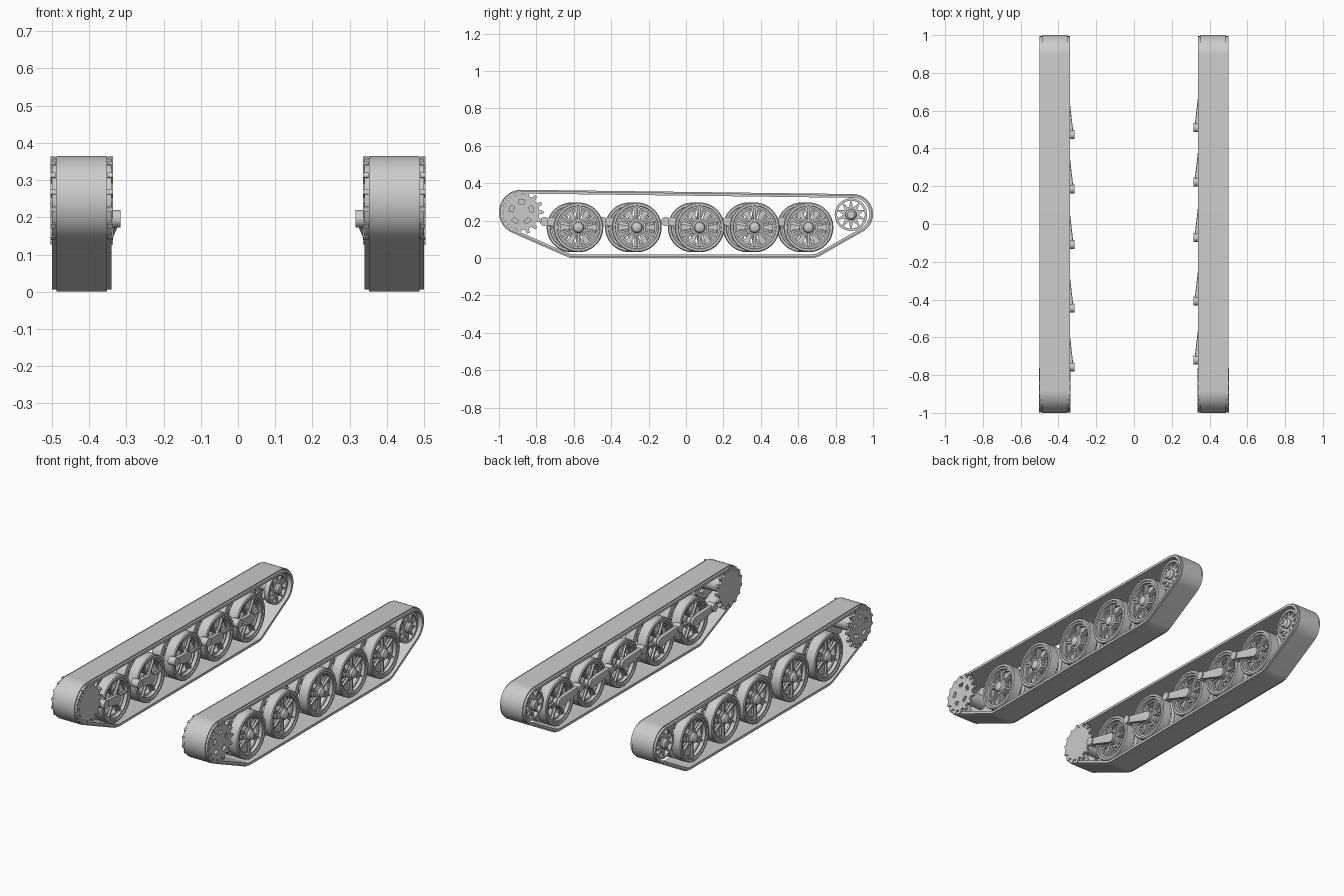
import bpy, bmesh, math
from math import pi, sin, cos
from mathutils import Matrix, Vector

if "Cube" in bpy.data.objects:
    bpy.data.objects.remove(bpy.data.objects["Cube"])

GREY = (0.6, 0.6, 0.6, 1)
steel = bpy.data.materials.new("grey steel")
steel.use_nodes = True
steel.diffuse_color = GREY
steel.node_tree.nodes["Principled BSDF"].inputs["Base Color"].default_value = GREY

TRACK_X = 0.42        # distance of each track from the middle
STAGGER = -0.037      # the right side's wheels sit further forward


def finish(name, bm, y=0, z=0, stagger=0):
    """Make the left part and its mirrored right twin; local +x is outward."""
    bmesh.ops.recalc_face_normals(bm, faces=bm.faces)
    for side, sign, dy in (("left", 1, 0), ("right", -1, stagger)):
        mesh = bpy.data.meshes.new(f"{side}_{name}")
        copy = bm.copy()
        if sign < 0:
            bmesh.ops.scale(copy, vec=(-1, 1, 1), verts=copy.verts)
            bmesh.ops.reverse_faces(copy, faces=copy.faces)
        copy.to_mesh(mesh)
        copy.free()
        mesh.materials.append(steel)
        obj = bpy.data.objects.new(f"{side}_{name}", mesh)
        obj.location = (sign * TRACK_X, y + dy, z)
        bpy.context.collection.objects.link(obj)
        bpy.ops.object.select_all(action='DESELECT')
        obj.select_set(True)
        bpy.context.view_layer.objects.active = obj
        bpy.ops.object.shade_smooth_by_angle(angle=math.radians(32))
    bm.free()


def loft(bm, rings):
    """Join equal closed rings into a closed tube that returns to its start."""
    rings = [[bm.verts.new(p) for p in ring] for ring in rings]
    n = len(rings[0])
    for a, b in zip(rings, rings[1:] + rings[:1]):
        for i in range(n):
            j = (i + 1) % n
            bm.faces.new((a[i], a[j], b[j], b[i]))


def lathe(bm, profile, closed=False, steps=40):
    """Turn a profile of (x, radius) around the x axis."""
    if closed:
        loft(bm, [[(x, r * cos(2 * pi * k / steps), r * sin(2 * pi * k / steps))
                   for x, r in profile] for k in range(steps)])
        return
    verts = [bm.verts.new((x, r, 0)) for x, r in profile]
    edges = [bm.edges.new(pair) for pair in zip(verts, verts[1:])]
    bmesh.ops.spin(bm, geom=verts + edges, cent=(0, 0, 0), axis=(1, 0, 0),
                   angle=2 * pi, steps=steps, use_duplicate=False)
    bmesh.ops.remove_doubles(bm, verts=bm.verts, dist=0.0002)


def rod(bm, x0, x1, r, steps=24):
    lathe(bm, [(x0, 0), (x0, r), (x1, r), (x1, 0)], steps=steps)


def circle(r, n=48):
    return [(r * cos(2 * pi * k / n), r * sin(2 * pi * k / n)) for k in range(n)]


def window(angle, r0, r1, half, n=6):
    """A sector-shaped opening between two radii."""
    steps = [angle + half * (2 * k / n - 1) for k in range(n + 1)]
    return ([(r0 * cos(a), r0 * sin(a)) for a in steps]
            + [(r1 * cos(a), r1 * sin(a)) for a in reversed(steps)])


def plate(bm, outlines, x0, x1):
    """Flat plate in the y-z plane; inner outlines become holes."""
    curve = bpy.data.curves.new("plate", 'CURVE')
    curve.dimensions = '2D'
    curve.fill_mode = 'BOTH'
    curve.extrude = (x1 - x0) / 2
    for pts in outlines:
        spline = curve.splines.new('POLY')
        spline.points.add(len(pts) - 1)
        for p, (u, v) in zip(spline.points, pts):
            p.co = (u, v, 0, 1)
        spline.use_cyclic_u = True
    helper = bpy.data.objects.new("plate", curve)
    mesh = bpy.data.meshes.new_from_object(helper)
    to_side = Matrix(((0, 0, 1, (x0 + x1) / 2), (1, 0, 0, 0), (0, 1, 0, 0), (0, 0, 0, 1)))
    mesh.transform(to_side)
    bm.from_mesh(mesh)
    bmesh.ops.remove_doubles(bm, verts=bm.verts, dist=0.0002)
    bpy.data.objects.remove(helper)
    bpy.data.curves.remove(curve)
    bpy.data.meshes.remove(mesh)


def box(bm, size, centre, turn):
    m = (Matrix.Rotation(turn, 4, 'X') @ Matrix.Translation(centre)
         @ Matrix.Diagonal((*size, 1)))
    bmesh.ops.create_cube(bm, size=1, matrix=m)


# Track belt: a stepped section swept around four rollers (y, z, radius)
rollers = [(-0.88, 0.245, 0.12), (-0.6, 0.1, 0.1), (0.67, 0.1, 0.1), (0.893, 0.235, 0.107)]
section = [(-0.068, 0), (0.068, 0), (0.068, 0.006), (0.08, 0.006),
           (0.08, 0.02), (-0.08, 0.02), (-0.08, 0.006), (-0.068, 0.006)]
rings = []
for k in range(160):
    n = Vector((cos(2 * pi * k / 160), sin(2 * pi * k / 160)))
    y, z, r = max(rollers, key=lambda c: c[0] * n.x + c[1] * n.y + c[2])
    rings.append([(x, y + (r - d) * n.x, z + (r - d) * n.y) for x, d in section])
bm = bmesh.new()
loft(bm, rings)
finish("track_belt", bm)

# Drive sprocket: toothed plates, the outer one pierced, on a drum
TEETH = 15
gear = []
for k in range(TEETH):
    for part, r in ((-0.3, 0.095), (-0.14, 0.118), (0.14, 0.118), (0.3, 0.095)):
        a = 2 * pi * (k + part) / TEETH
        gear.append((r * cos(a), r * sin(a)))
holes = [window(2 * pi * k / 5 + 0.3, 0.045, 0.066, 0.28) for k in range(5)]
bm = bmesh.new()
plate(bm, [gear] + holes, 0.07, 0.084)
plate(bm, [gear], -0.084, -0.07)
rod(bm, -0.075, 0.075, 0.04)
finish("drive_sprocket", bm, -0.88, 0.245)

# Rear idler: a rim with tapering blades on both faces
star = [((0.084 if k % 2 else 0.04) * cos(pi * k / 10),
         (0.084 if k % 2 else 0.04) * sin(pi * k / 10)) for k in range(20)]
bm = bmesh.new()
for s in (-1, 1):
    plate(bm, [star], *sorted((s * 0.045, s * 0.055)))
    lathe(bm, [(s * 0.03, 0.074), (s * 0.06, 0.074), (s * 0.06, 0.087), (s * 0.03, 0.087)], True)
lathe(bm, [(-0.075, 0), (-0.075, 0.02), (-0.065, 0.03), (0.065, 0.03), (0.075, 0.02), (0.075, 0)])
finish("rear_idler", bm, 0.882, 0.232)

# Road wheels: paired tyres with pierced discs, ribs and a domed hub
WHEEL_Z = 0.164
for number, y in enumerate((-0.575, -0.263, 0.073, 0.367, 0.655), 1):
    bm = bmesh.new()
    for s, turn in ((1, 0), (-1, pi / 6)):
        lathe(bm, [(s * 0.012, 0.104), (s * 0.066, 0.104), (s * 0.066, 0.114), (s * 0.072, 0.116),
                   (s * 0.072, 0.128), (s * 0.067, 0.133), (s * 0.012, 0.133)], True, 48)
        windows = [window(turn + k * pi / 3, 0.048, 0.096, 0.34) for k in range(6)]
        plate(bm, [circle(0.106)] + windows, *sorted((s * 0.036, s * 0.046)))
        for k in range(6):
            box(bm, (0.014, 0.07, 0.01), (s * 0.051, 0.068, 0), turn + (k + 0.5) * pi / 3)
    lathe(bm, [(-0.066, 0), (-0.066, 0.034), (0.056, 0.04), (0.06, 0.03),
               (0.072, 0.026), (0.079, 0.016), (0.081, 0)])
    finish(f"road_wheel_{number}", bm, y, WHEEL_Z, STAGGER)

    # Swing arm on the inner side, leading forward to a pivot pin
    bm = bmesh.new()
    for x, r, dy, dz in ((-0.07, 0.028, 0, 0), (-0.088, 0.018, -0.145, 0.032)):
        for dx in (-0.01, 0.01):
            for u, v in circle(r, 20):
                bm.verts.new((x + dx, u + dy, v + dz))
    bmesh.ops.convex_hull(bm, input=bm.verts)
    pin = bmesh.new()
    rod(pin, -0.104, -0.06, 0.024)
    bmesh.ops.translate(pin, vec=(0, -0.145, 0.032), verts=pin.verts)
    finish(f"swing_arm_{number}", bm, y, WHEEL_Z, STAGGER)
    finish(f"pivot_pin_{number}", pin, y, WHEEL_Z, STAGGER)
